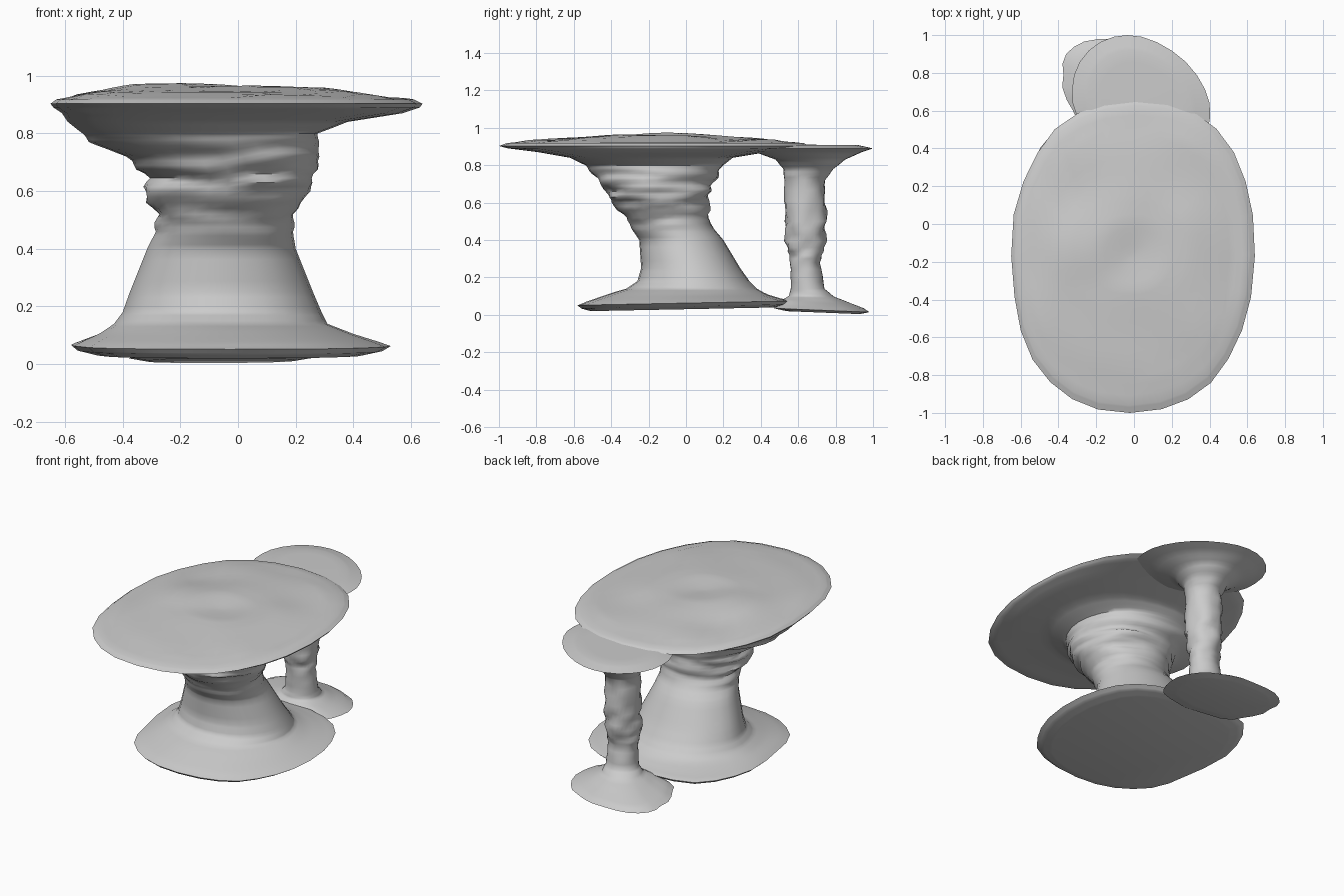
import bpy, bmesh, math
from mathutils import Vector, noise

cube = bpy.data.objects.get("Cube")
if cube:
    bpy.data.objects.remove(cube, do_unlink=True)

stone = bpy.data.materials.new("pale grey stone")
stone.use_nodes = True
grey = (0.6, 0.6, 0.6, 1)
stone.diffuse_color = grey
stone.node_tree.nodes["Principled BSDF"].inputs["Base Color"].default_value = grey

SIDES = 28
FOOT_TOP = 0.12
SLAB_BOTTOM = 0.81


def rounded(v, power):
    return math.copysign(abs(v) ** power, v)


def loft(name, levels, ridges, ripple, seed, tilt, corner, lobes, skew, slab_power):
    """Join rings (z, x min, x max, y min, y max): tilted foot, ridged waist, skewed slab."""
    dense = []
    steps = 4
    for a, b in zip(levels, levels[1:]):
        for s in range(steps):
            dense.append([p + (q - p) * s / steps for p, q in zip(a, b)])
    dense.append(levels[-1])
    bm = bmesh.new()
    rings = []
    for z, x0, x1, y0, y1 in dense:
        ring = []
        cx, cy = (x0 + x1) / 2, (y0 + y1) / 2
        foot = max(0, min(1, (FOOT_TOP - z) * 20))
        slab = max(0, min(1, (z - SLAB_BOTTOM) * 20))
        fade = (z - ridges[0]) / (ridges[1] - ridges[0])
        ridge = ripple * math.sin(math.pi * fade) if 0 < fade < 1 else 0
        power = 1 - 0.13 * foot + (slab_power - 1) * slab
        for i in range(SIDES):
            t = math.tau * i / SIDES
            c, s = math.cos(t), math.sin(t)
            grow = 1 + (0.02 + lobes * foot) * noise.noise(Vector((c * 2, s * 2, seed)))
            # one foot corner reaches out towards the back right
            grow += corner * foot * max(0, math.cos(t - math.radians(135))) ** 6
            grow += ridge * noise.noise(Vector((c * 1.2, s * 1.2, z * 24 + seed)))
            dx = (x1 - x0) / 2 * rounded(c, power) * grow
            dy = (y1 - y0) / 2 * rounded(s, power) * grow
            x, y = cx + dx - skew * max(foot, slab) * dy, cy + dy
            bump = 0.025 * noise.noise(Vector((x * 3, y * 3, seed))) if z > 0.925 else 0
            ring.append(bm.verts.new((x, y, z + tilt * foot * dy + bump)))
        rings.append(ring)
    for low, high in zip(rings, rings[1:]):
        for i in range(SIDES):
            j = (i + 1) % SIDES
            bm.faces.new((low[i], low[j], high[j], high[i]))
    bm.faces.new(rings[0][::-1])
    bm.faces.new(rings[-1])
    mesh = bpy.data.meshes.new(name)
    bm.to_mesh(mesh)
    bm.free()
    mesh.materials.append(stone)
    obj = bpy.data.objects.new(name, mesh)
    bpy.context.collection.objects.link(obj)
    bpy.ops.object.select_all(action="DESELECT")
    obj.select_set(True)
    bpy.context.view_layer.objects.active = obj
    bpy.ops.object.shade_smooth_by_angle(angle=math.radians(60))


# Large table rock: foot, leaning waist, overhanging slab
large = [
    (.03, -.48, .43, -.51, .47),
    (.045, -.54, .50, -.56, .53),
    (.063, -.56, .53, -.58, .55),
    (.08, -.53, .48, -.53, .50),
    (.105, -.48, .40, -.44, .44),
    (.14, -.43, .31, -.32, .38),
    (.18, -.40, .29, -.26, .34),
    (.25, -.375, .26, -.24, .29),
    (.40, -.315, .20, -.25, .20),
    (.46, -.285, .19, -.29, .15),
    (.52, -.285, .20, -.32, .12),
    (.60, -.32, .24, -.39, .12),
    (.66, -.33, .27, -.43, .14),
    (.72, -.39, .28, -.47, .15),
    (.77, -.51, .28, -.51, .18),
    (.80, -.54, .28, -.54, .20),
    (.84, -.59, .38, -.62, .25),
    (.87, -.61, .57, -.79, .43),
    (.89, -.64, .63, -.95, .61),
    (.903, -.65, .64, -1.0, .66),
    (.918, -.63, .61, -.96, .63),
    (.94, -.51, .47, -.75, .42),
    (.96, -.36, .30, -.45, .15),
    (.965, -.20, .18, -.35, .02),
    (.955, -.03, .01, -.18, -.15),
]
loft("large_table_rock", large, (.44, .82), .13, seed=1.0,
     tilt=.02, corner=.12, lobes=.02, skew=-.02, slab_power=.89)

# Small table rock: sloping foot, thin pillar, thin slab
small = [
    (.012, -.31, .20, .54, .93),
    (.025, -.38, .28, .47, .98),
    (.045, -.33, .23, .49, .95),
    (.07, -.23, .17, .51, .88),
    (.10, -.14, .11, .55, .79),
    (.14, -.10, .10, .56, .74),
    (.28, -.09, .09, .56, .72),
    (.36, -.10, .10, .54, .74),
    (.50, -.10, .11, .53, .75),
    (.72, -.10, .11, .53, .74),
    (.78, -.12, .13, .52, .79),
    (.83, -.19, .19, .48, .85),
    (.87, -.27, .30, .37, .94),
    (.89, -.325, .40, .28, 1.0),
    (.908, -.24, .30, .37, .92),
    (.91, .02, .06, .62, .66),
]
loft("small_table_rock", small, (.14, .82), .25, seed=5.0,
     tilt=-.04, corner=0, lobes=.12, skew=.2, slab_power=1.06)
